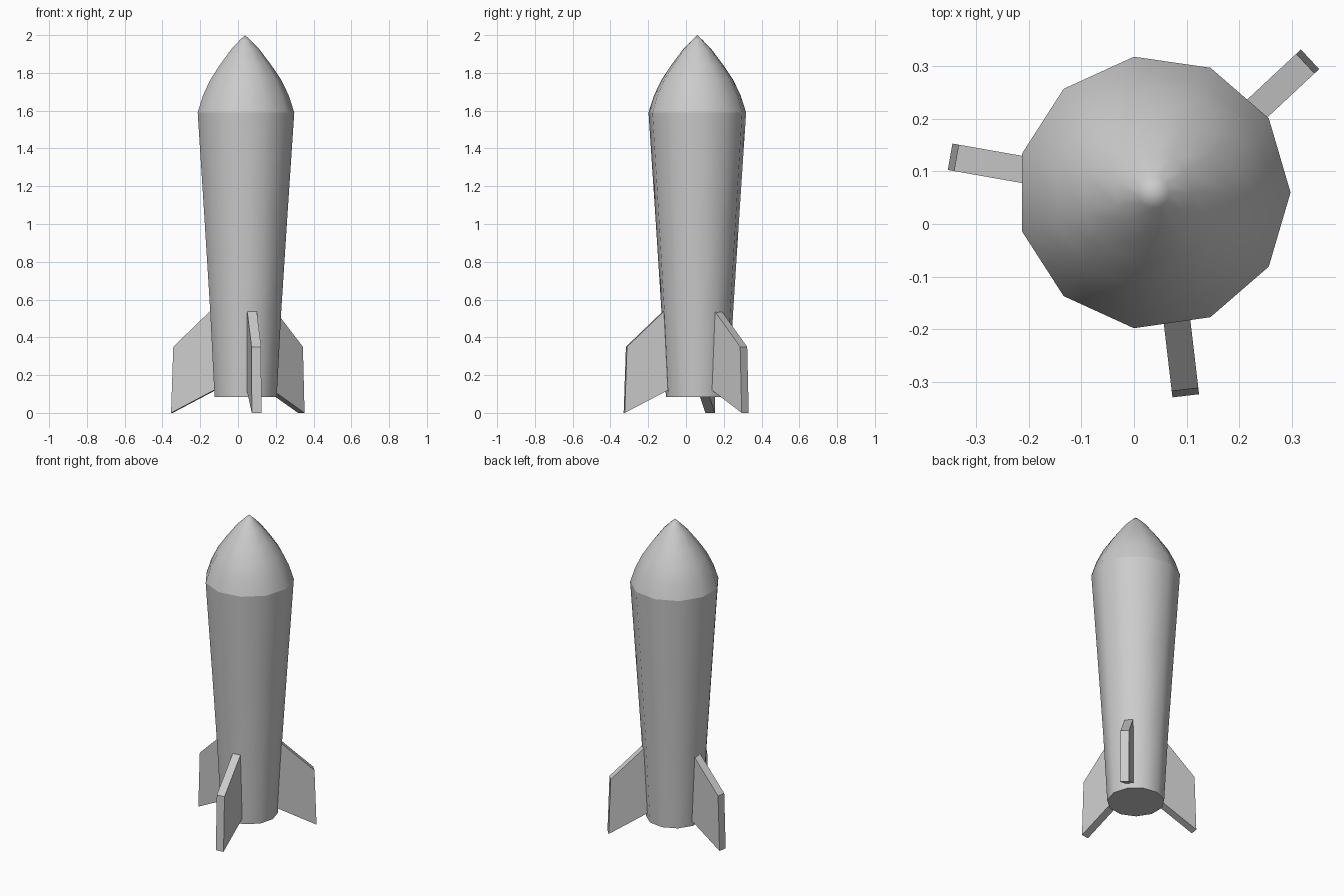
import bpy, bmesh, math
from mathutils import Vector

if "Cube" in bpy.data.objects:
    bpy.data.objects.remove(bpy.data.objects["Cube"])

SIDES = 11
CX, CY = 0.037, 0.06


def finish(bm, name, smooth):
    bmesh.ops.recalc_face_normals(bm, faces=bm.faces)
    mesh = bpy.data.meshes.new(name)
    bm.to_mesh(mesh)
    bm.free()
    ob = bpy.data.objects.new(name, mesh)
    bpy.context.collection.objects.link(ob)
    if smooth:
        bpy.ops.object.select_all(action='DESELECT')
        ob.select_set(True)
        bpy.context.view_layer.objects.active = ob
        bpy.ops.object.shade_smooth_by_angle(angle=math.radians(40))
    return ob


def lathe(name, profile, cap_bottom=False, tip=None):
    bm = bmesh.new()
    rings = []
    for r, z in profile:
        rings.append([bm.verts.new((CX + r * math.cos(math.tau * i / SIDES),
                                    CY + r * math.sin(math.tau * i / SIDES), z))
                      for i in range(SIDES)])
    for a, b in zip(rings, rings[1:]):
        for i in range(SIDES):
            j = (i + 1) % SIDES
            bm.faces.new((a[i], a[j], b[j], b[i]))
    if cap_bottom:
        bm.faces.new(rings[0])
    if tip is not None:
        top = bm.verts.new((CX, CY, tip))
        for i in range(SIDES):
            bm.faces.new((rings[-1][i], rings[-1][(i + 1) % SIDES], top))
    return finish(bm, name, True)


# Tapered body, open where the nose cone takes over
lathe("rocket_body", [(0.168, 0.085), (0.192, 0.54), (0.225, 1.05), (0.261, 1.59)],
      cap_bottom=True)

# Rounded nose cone
lathe("nose_cone", [(0.261, 1.59), (0.232, 1.68), (0.191, 1.765), (0.138, 1.843),
                    (0.075, 1.926), (0.03, 1.972)], tip=2.0)


# Swept fins: (distance from the tip along the fin, height)
FIN = [(0, 0), (-0.012, 0.35), (-0.25, 0.577), (-0.25, 0.13)]


def fin(name, tip, angle, thickness=0.051):
    a = math.radians(angle)
    out = Vector((math.cos(a), math.sin(a), 0))
    side = Vector((-math.sin(a), math.cos(a), 0)) * thickness / 2
    bm = bmesh.new()
    left, right = [[bm.verts.new(Vector((*tip, z)) + out * s + side * k) for s, z in FIN]
                   for k in (1, -1)]
    bm.faces.new(left)
    bm.faces.new(right[::-1])
    for i in range(4):
        j = (i + 1) % 4
        bm.faces.new((left[i], left[j], right[j], right[i]))
    return finish(bm, name, False)


fin("fin_back_right", (0.335, 0.3135), 43)
fin("fin_left", (-0.35, 0.128), 170)
fin("fin_front", (0.0985, -0.327), -83.3)
